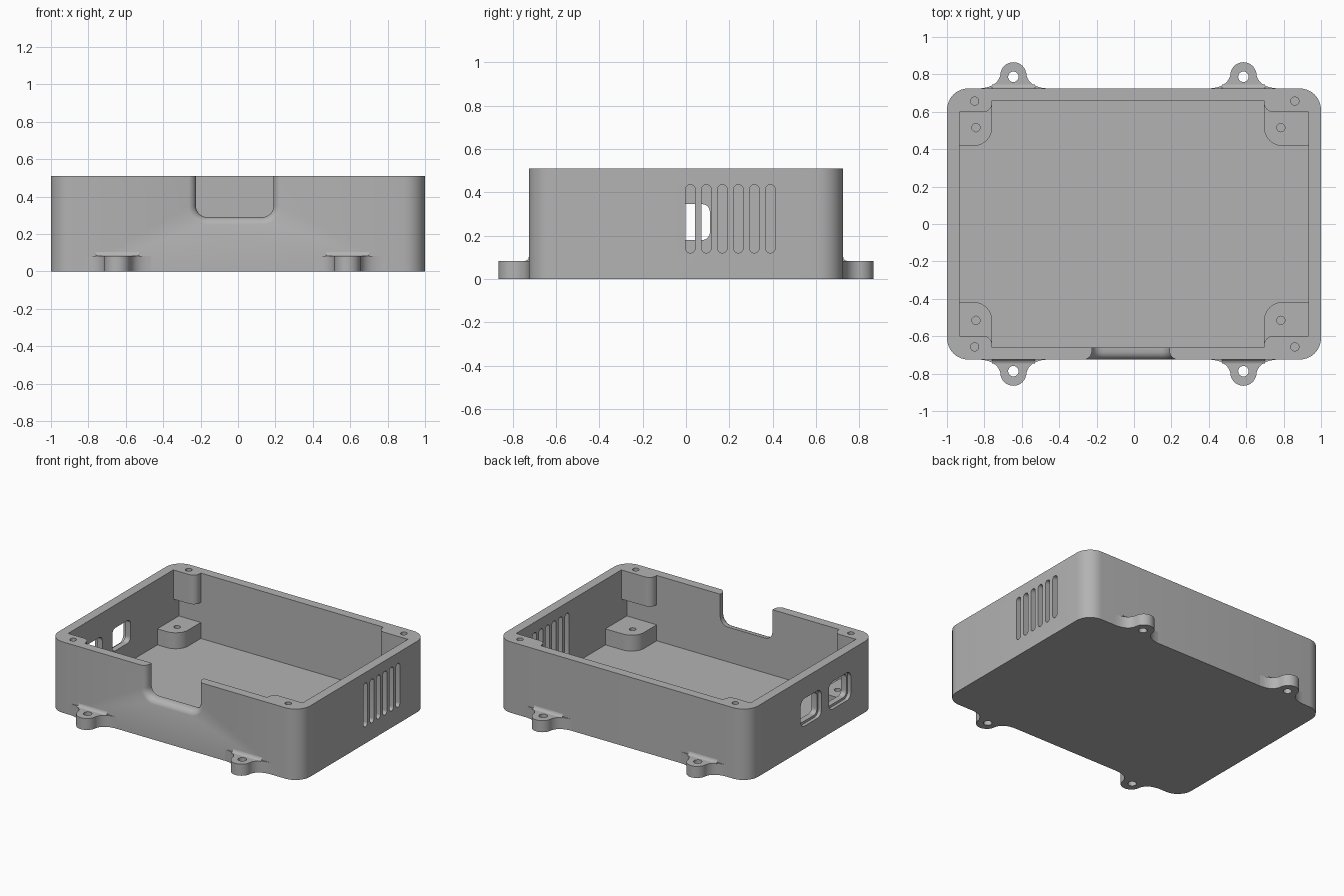
import bpy, bmesh, math
from mathutils import Vector

cube = bpy.data.objects.get("Cube")
if cube:
    bpy.data.objects.remove(cube, do_unlink=True)

HX, HY, TOP = 1.0, 0.725, 0.51          # outer half sizes and height
IX, IY, FLOOR = 0.933, 0.66, 0.04       # cavity half sizes and floor level
LEDGE, BOSS = 0.155, 0.30               # standoff top, screw boss underside

grey = bpy.data.materials.new("plain grey")
colour = (0.45, 0.45, 0.45, 1)
grey.diffuse_color = colour
grey.use_nodes = True
grey.node_tree.nodes["Principled BSDF"].inputs["Base Color"].default_value = colour


def loft(name, rings):
    """Closed solid through a list of equal-length 3D rings."""
    bm = bmesh.new()
    loops = [[bm.verts.new(p) for p in ring] for ring in rings]
    n = len(loops[0])
    for a, b in zip(loops, loops[1:]):
        for i in range(n):
            j = (i + 1) % n
            bm.faces.new((a[i], a[j], b[j], b[i]))
    bm.faces.new(loops[0])
    bm.faces.new(loops[-1])
    bmesh.ops.recalc_face_normals(bm, faces=bm.faces)
    mesh = bpy.data.meshes.new(name)
    bm.to_mesh(mesh)
    bm.free()
    mesh.materials.append(grey)
    obj = bpy.data.objects.new(name, mesh)
    bpy.context.collection.objects.link(obj)
    return obj


def place(outline, h, axis):
    if axis == "x":
        return [(h, u, v) for u, v in outline]
    if axis == "y":
        return [(u, h, v) for u, v in outline]
    return [(u, v, h) for u, v in outline]


def prism(name, outline, lo, hi, axis="z"):
    return loft(name, [place(outline, lo, axis), place(outline, hi, axis)])


def rounded(corners, steps=8):
    """Outline from (u, v, radius) right-angle corners."""
    out = []
    for i, (u, v, r) in enumerate(corners):
        p = Vector((u, v))
        if r == 0:
            out.append(p)
            continue
        a = (Vector(corners[i - 1][:2]) - p).normalized()
        b = (Vector(corners[(i + 1) % len(corners)][:2]) - p).normalized()
        for k in range(steps + 1):
            t = math.pi / 2 * k / steps
            out.append(p + (a + b) * r - r * (b * math.cos(t) + a * math.sin(t)))
    return out


def rect(u0, u1, v0, v1, r=0.0, r_top=None):
    rt = r if r_top is None else r_top
    return rounded([(u0, v0, r), (u1, v0, r), (u1, v1, rt), (u0, v1, rt)])


def circle(u, v, r, n=24):
    return [(u + r * math.cos(2 * math.pi * i / n), v + r * math.sin(2 * math.pi * i / n))
            for i in range(n)]


def cut(target, cutter):
    mod = target.modifiers.new("cut", "BOOLEAN")
    mod.operation, mod.solver, mod.object = "DIFFERENCE", "EXACT", cutter
    bpy.context.view_layer.objects.active = target
    bpy.ops.object.modifier_apply(modifier=mod.name)
    bpy.data.objects.remove(cutter, do_unlink=True)


def smooth(obj):
    bpy.ops.object.select_all(action="DESELECT")
    obj.select_set(True)
    bpy.context.view_layer.objects.active = obj
    bpy.ops.object.shade_smooth_by_angle(angle=math.radians(35))


def notched(depth, r):
    """Cavity outline that leaves a block standing in each corner."""
    pts = []
    for sx, sy in ((1, 1), (-1, 1), (-1, -1), (1, -1)):
        edge = 0.695 if sx > 0 else -0.758
        corner = [(sx * IX, sy * (IY - depth), 0), (edge, sy * (IY - depth), r),
                  (edge, sy * IY, 0)]
        pts += corner if sx * sy > 0 else corner[::-1]
    return rounded(pts)


# Tray body, hollowed in three levels to leave standoffs and screw bosses
body = prism("enclosure_body", rect(-HX, HX, -HY, HY, 0.115), 0, TOP)
cut(body, prism("cutter", notched(0.243, 0.1), FLOOR, LEDGE + 0.03))
cut(body, prism("cutter", rect(-IX, IX, -IY, IY), LEDGE, BOSS))
cut(body, prism("cutter", notched(0.062, 0.05), BOSS - 0.03, TOP + 0.1))

# Front cable opening, flaring towards the outer face
rings = []
for y, grow in ((-0.6, 0), (-0.685, 0), (-0.7, 0.005), (-0.712, 0.013),
                (-0.721, 0.026), (-0.726, 0.04), (-0.76, 0.04)):
    shape = rect(-0.225 - grow, 0.19 + grow, 0.29 - grow, 0.7, 0.06 + grow, 0)
    rings.append(place(shape, y, "y"))
cut(body, loft("cutter", rings))

# Vent slots in one end wall
for i in range(6):
    y = 0.02 + i * 0.0738
    cut(body, prism("cutter", rect(y - 0.022, y + 0.022, 0.12, 0.435, 0.0219), 0.88, 1.1, "x"))

# Two connector ports in the other end wall, each with a shallow outer recess
for y0, y1 in ((-0.095, 0.11), (-0.43, -0.21)):
    cut(body, prism("cutter", rect(y0, y1, 0.18, 0.345, 0.035), -1.1, -0.88, "x"))
    cut(body, prism("cutter", rect(y0 - 0.015, y1 + 0.015, 0.163, 0.362, 0.045),
                    -1.1, -0.975, "x"))

# Blind screw holes in the standoffs and bosses
for sy in (1, -1):
    for x in (-0.845, 0.785):
        cut(body, prism("cutter", circle(x, sy * 0.515, 0.022), 0.06, LEDGE + 0.05))
    for x in (-0.852, 0.86):
        cut(body, prism("cutter", circle(x, sy * 0.657, 0.022), 0.36, TOP + 0.1))
smooth(body)


# Mounting ears with waisted outline and a small fillet against the wall
def ear_outline():
    half = [(-0.18, -0.005)]
    a, b, c = Vector((-0.18, 0)), Vector((-0.088, 0.005)), Vector((-0.07, 0.07))
    for k in range(11):
        t = k / 10
        half.append(tuple(a * (1 - t) ** 2 + b * 2 * t * (1 - t) + c * t * t))
    for k in range(1, 9):
        t = math.pi - math.pi / 2 * k / 8
        half.append((0.07 * math.cos(t), 0.07 + 0.07 * math.sin(t)))
    return half + [(-u, v) for u, v in half[-2::-1]]


for side, sy in (("back", 1), ("front", -1)):
    for end, x in (("right", -0.645), ("left", 0.585)):
        shape = [(x + u, sy * (HY + v)) for u, v in ear_outline()]
        ear = prism(f"{side}_{end}_ear", shape, 0, 0.083)
        cut(ear, prism("cutter", circle(x, sy * (HY + 0.062), 0.028), -0.1, 0.2))
        smooth(ear)
        fillet = [(sy * (HY + v), z) for v, z in
                  ((-0.005, 0.08), (0.02, 0.08), (0.02, 0.083), (0.009, 0.086),
                   (0.003, 0.092), (0, 0.103), (-0.005, 0.103))]
        smooth(prism(f"{side}_{end}_ear_fillet", fillet, x - 0.115, x + 0.115, "x"))
